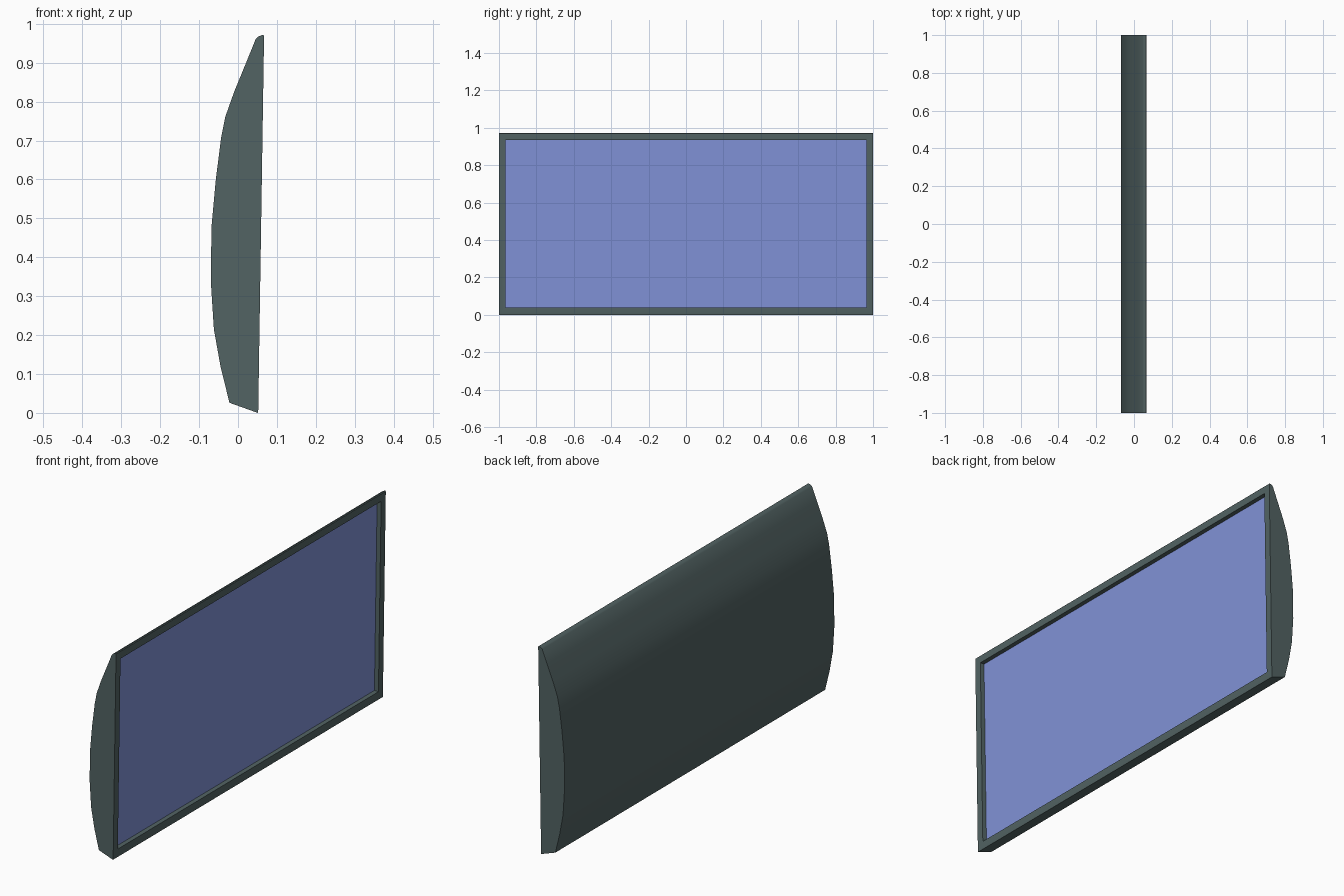
import bpy, bmesh, math

if "Cube" in bpy.data.objects:
    bpy.data.objects.remove(bpy.data.objects["Cube"])


def material(name, rgb):
    m = bpy.data.materials.new(name)
    m.diffuse_color = (*rgb, 1)
    m.use_nodes = True
    m.node_tree.nodes["Principled BSDF"].inputs["Base Color"].default_value = m.diffuse_color
    return m


def add_object(name, bm, mat):
    me = bpy.data.meshes.new(name)
    bm.to_mesh(me)
    bm.free()
    ob = bpy.data.objects.new(name, me)
    bpy.context.collection.objects.link(ob)
    me.materials.append(mat)
    return ob


# Side profile (x, z): front edge, then up the curved back
profile = [
    (0.048, 0.001), (-0.022, 0.026), (-0.045, 0.12), (-0.062, 0.215),
    (-0.070, 0.34), (-0.068, 0.48), (-0.057, 0.60), (-0.043, 0.71),
    (-0.033, 0.76), (-0.010, 0.825), (0.020, 0.898), (0.046, 0.962),
    (0.052, 0.967), (0.064, 0.972), (0.067, 0.969), (0.052, 0.004), (0.051, 0.0),
]

# Housing: profile extruded along the width
bm = bmesh.new()
side = bm.faces.new([bm.verts.new((x, -1, z)) for x, z in profile])
ext = bmesh.ops.extrude_face_region(bm, geom=[side])
bmesh.ops.translate(bm, vec=(0, 2, 0),
                    verts=[v for v in ext["geom"] if isinstance(v, bmesh.types.BMVert)])
bmesh.ops.recalc_face_normals(bm, faces=bm.faces)

# Bezel and recess in the flat display face
front = max((f for f in bm.faces if f.normal.x > 0.9), key=lambda f: f.calc_area())
bmesh.ops.inset_individual(bm, faces=[front], thickness=0.034, use_even_offset=True)
bmesh.ops.inset_individual(bm, faces=[front], thickness=0.001, depth=-0.02,
                           use_even_offset=True)
screen_corners = [v.co.copy() for v in front.verts]
bmesh.ops.delete(bm, geom=[front], context="FACES_ONLY")
housing = add_object("housing", bm, material("dark_grey_green", (0.085, 0.125, 0.125)))

bpy.context.view_layer.objects.active = housing
housing.select_set(True)
bpy.ops.object.shade_smooth_by_angle(angle=math.radians(30))

# Screen panel at the bottom of the recess
bm = bmesh.new()
panel = bm.faces.new([bm.verts.new(c) for c in screen_corners])
panel.normal_update()
if panel.normal.x < 0:
    panel.normal_flip()
add_object("screen", bm, material("screen_blue", (0.22, 0.29, 0.68)))
